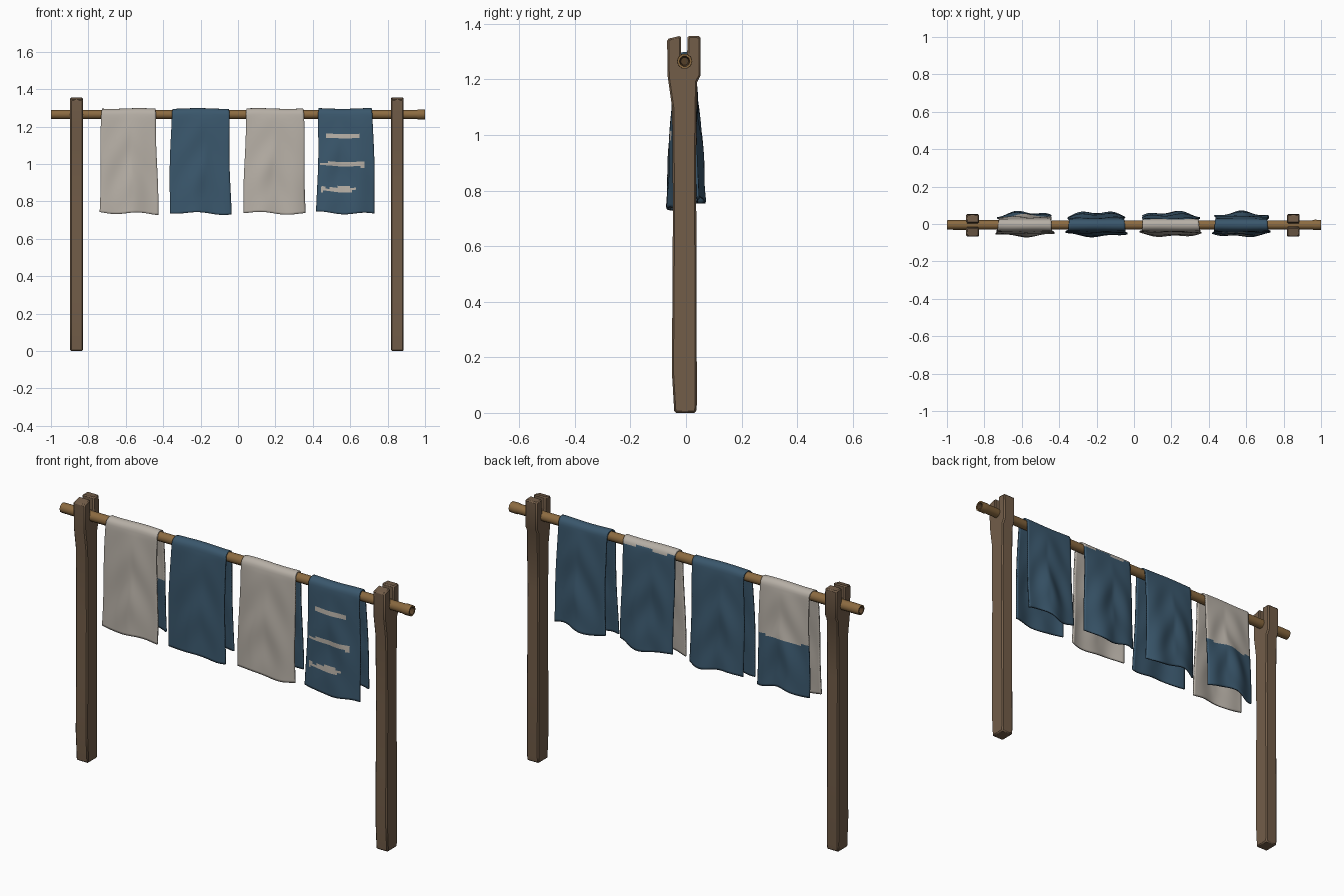
import bpy, bmesh, math

if "Cube" in bpy.data.objects:
    bpy.data.objects.remove(bpy.data.objects["Cube"])

POLE_Y, POLE_Z = -0.005, 1.265


def material(name, rgb):
    m = bpy.data.materials.new(name)
    m.diffuse_color = (*rgb, 1)
    m.use_nodes = True
    m.node_tree.nodes["Principled BSDF"].inputs["Base Color"].default_value = m.diffuse_color
    return m


LINEN = material("linen cloth", (0.47, 0.43, 0.38))
BLUE = material("blue cloth", (0.042, 0.095, 0.15))
WOOD = material("post wood", (0.17, 0.11, 0.066))
CANE = material("pole wood", (0.26, 0.145, 0.052))
DARK = material("pole hollow", (0.09, 0.05, 0.022))


def finish(name, bm, mats, angle=40):
    me = bpy.data.meshes.new(name)
    bm.to_mesh(me)
    bm.free()
    ob = bpy.data.objects.new(name, me)
    bpy.context.collection.objects.link(ob)
    for m in mats:
        me.materials.append(m)
    bpy.ops.object.select_all(action='DESELECT')
    ob.select_set(True)
    bpy.context.view_layer.objects.active = ob
    bpy.ops.object.shade_smooth_by_angle(angle=math.radians(angle))
    return ob


# Notched posts: side profile extruded across x
def post(name, cx, half):
    profile = [(-0.042, 0), (0.036, 0), (0.039, 0.03), (0.038, 0.5),
               (0.036, 0.9), (0.040, 1.19), (0.053, 1.215), (0.052, 1.355),
               (0.006, 1.357), (0.004, 1.285), (-0.018, 1.285),
               (-0.018, 1.357), (-0.068, 1.345), (-0.066, 1.21),
               (-0.050, 1.10), (-0.047, 0.75), (-0.049, 0.4), (-0.051, 0.15)]
    bm = bmesh.new()
    face = bm.faces.new([bm.verts.new((cx - half, y, z)) for y, z in profile])
    ext = bmesh.ops.extrude_face_region(bm, geom=[face])
    for v in ext["geom"]:
        if isinstance(v, bmesh.types.BMVert):
            v.co.x += 2 * half
    bmesh.ops.recalc_face_normals(bm, faces=bm.faces)
    ob = finish(name, bm, [WOOD], 30)
    bev = ob.modifiers.new("worn edges", 'BEVEL')
    bev.width = 0.006
    bev.segments = 1
    bev.limit_method = 'ANGLE'
    bev.angle_limit = math.radians(40)


post("left_post", -0.863, 0.034)
post("right_post", 0.852, 0.034)


# Horizontal pole: rings along x with hollowed ends
def pole():
    n = 10
    rings = [(-0.975, 0.014), (-1.0, 0.018), (-1.0, 0.025), (-0.955, 0.026),
             (-0.4, 0.024), (0.0, 0.025), (0.4, 0.024), (0.955, 0.025),
             (0.965, 0.028), (1.0, 0.027), (1.0, 0.019), (0.975, 0.014)]
    bm = bmesh.new()
    loops = []
    for x, r in rings:
        loops.append([bm.verts.new((x, POLE_Y + r * math.cos(a), POLE_Z + r * math.sin(a)))
                      for a in (2 * math.pi * i / n for i in range(n))])
    last = len(loops) - 2
    for k, (a, b) in enumerate(zip(loops, loops[1:])):
        for i in range(n):
            j = (i + 1) % n
            f = bm.faces.new((a[i], a[j], b[j], b[i]))
            f.material_index = 1 if k in (0, last) else 0
    for loop in (loops[0], loops[-1]):
        bm.faces.new(loop).material_index = 1
    bmesh.ops.recalc_face_normals(bm, faces=bm.faces)
    finish("hanging_pole", bm, [CANE, DARK])


pole()


# Cloths draped over the pole: front panel, fold, back panel
FRONT, FOLD, BACK, COLS = 46, 8, 42, 28
R = 0.032


def folds(u, d, s):
    """Soft hanging folds plus swagged creases from the top corners."""
    hang = 0.005 * math.sin(5.5 * u + s + 0.8 * d) * d
    swag = 0.004 * math.sin(11 * d - 5 * abs(u - 0.2 * math.sin(s)) + s)
    return hang + swag * math.sin(math.pi * min(1, d)) * (1 - u * u)


def cloth_point(r, c, cx, half, s):
    u = 2 * c / COLS - 1
    if r <= FRONT:
        d = 1 - r / FRONT
        hem = 0.737 + 0.006 * math.sin(4 * u + s) - 0.004 * u
        y = -R - 0.030 * d ** 0.7 * (1 - 0.55 * u * u) - folds(u, d, s)
        z = POLE_Z + (hem - POLE_Z) * d
        w = half * (1 + 0.075 * d)
    elif r < FRONT + FOLD:
        a = math.pi * (r - FRONT) / FOLD
        y = -R * math.cos(a)
        z = POLE_Z + R * math.sin(a) + 0.002 * math.sin(3 * u + s) * math.sin(a)
        w = half * (1 - 0.05 * (r - FRONT) / FOLD)
    else:
        d = (r - FRONT - FOLD) / BACK
        hem = 0.765 + 0.012 * math.sin(3.2 * u + s + 1)
        y = R + 0.038 * d ** 0.8 * (1 - 0.6 * u * u) + 1.5 * folds(u, d, s + 2)
        z = POLE_Z + (hem - POLE_Z) * d
        w = half * (0.95 + 0.05 * d)
    x = cx + u * w + 0.003 * math.sin(0.12 * r + s)
    return x, POLE_Y + y, z


def cloth(name, cx, half, s, mats, rule):
    bm = bmesh.new()
    rows = FRONT + FOLD + BACK + 1
    grid = [[bm.verts.new(cloth_point(r, c, cx, half, s)) for c in range(COLS + 1)]
            for r in range(rows)]
    for r in range(rows - 1):
        for c in range(COLS):
            f = bm.faces.new((grid[r][c], grid[r][c + 1],
                              grid[r + 1][c + 1], grid[r + 1][c]))
            p = f.calc_center_median()
            f.material_index = int(rule(p.x, p.y, p.z))
    ob = finish(name, bm, mats, 50)
    sol = ob.modifiers.new("thickness", 'SOLIDIFY')
    sol.thickness = 0.008
    sol.offset = -1
    sol.material_offset = 2


def plain(x, y, z):
    return False


def dipped_back(x, y, z):
    return y > 0.015 and z < 1.02 + 0.006 * math.sin(40 * x)


def blue_back(x, y, z):
    return y > 0.018 and z < 1.272 + 0.008 * math.sin(35 * x)


# Ragged painted bands: height, left end, right end
BANDS = [(1.15, 0.475, 0.655), (1.0, 0.435, 0.675), (0.865, 0.44, 0.635)]


def banded_front(x, y, z):
    return y < -0.02 and any(
        x0 < x < x1 and abs(z - zc) < 0.012 + 0.004 * math.sin(45 * x + 9 * zc)
        for zc, x0, x1 in BANDS)


cloth("dipped_cloth", -0.584, 0.146, 0.4, [LINEN, BLUE, LINEN, BLUE], dipped_back)
cloth("blue_cloth", -0.202, 0.154, 1.9, [BLUE, LINEN, BLUE, LINEN], plain)
cloth("two_sided_cloth", 0.196, 0.155, 3.3, [LINEN, BLUE, LINEN, BLUE], blue_back)
cloth("banded_cloth", 0.576, 0.145, 5.0, [BLUE, LINEN, BLUE, BLUE], banded_front)
